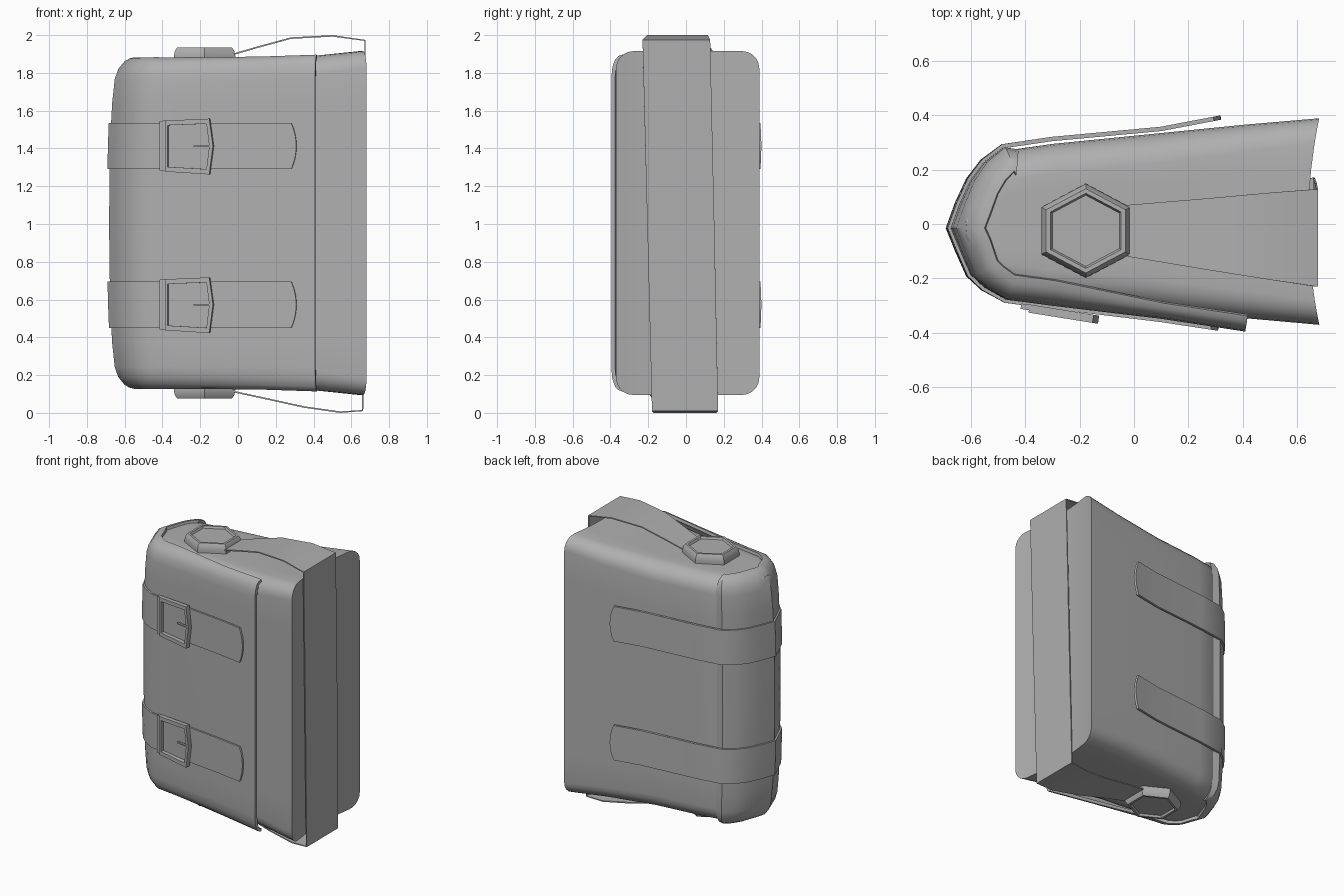
import bpy, bmesh, math
from mathutils import Vector

if "Cube" in bpy.data.objects:
    bpy.data.objects.remove(bpy.data.objects["Cube"])

ZC = 1.005
grey = bpy.data.materials.new("dark_grey")
grey.diffuse_color = (0.43, 0.43, 0.43, 1)
grey.use_nodes = True
grey.node_tree.nodes["Principled BSDF"].inputs["Base Color"].default_value = grey.diffuse_color


def make(name, verts, faces, thick=0, angle=35):
    me = bpy.data.meshes.new(name)
    me.from_pydata([tuple(v) for v in verts], [], faces)
    bm = bmesh.new()
    bm.from_mesh(me)
    bmesh.ops.recalc_face_normals(bm, faces=bm.faces[:])
    bm.to_mesh(me)
    bm.free()
    me.materials.append(grey)
    ob = bpy.data.objects.new(name, me)
    bpy.context.collection.objects.link(ob)
    bpy.ops.object.select_all(action='DESELECT')
    ob.select_set(True)
    bpy.context.view_layer.objects.active = ob
    if thick:
        m = ob.modifiers.new("thickness", 'SOLIDIFY')
        m.thickness, m.offset = thick, 0
        bpy.ops.object.modifier_apply(modifier=m.name)
    bpy.ops.object.shade_smooth_by_angle(angle=math.radians(angle))
    return ob


def grid_faces(rows, cols):
    return [(i * cols + j, i * cols + j + 1, (i + 1) * cols + j + 1, (i + 1) * cols + j)
            for i in range(rows - 1) for j in range(cols - 1)]


def bow(x, z):
    # the nose leans back towards the top and bottom
    k = min(1, max(0, (-0.4 - x) / 0.25))
    t = abs(z - ZC) / 0.87
    return x + k * (0.025 * t ** 2 + 0.03 * t ** 8)


# main body: rounded-rectangle sections along x: x, y front, y back, half height, radius
stations = [(-0.66, -0.05, 0.02, 0.835, 0.03), (-0.6, -0.17, 0.14, 0.855, 0.09),
            (-0.55, -0.215, 0.208, 0.86, 0.1), (-0.48, -0.255, 0.268, 0.863, 0.11),
            (-0.3, -0.28, 0.294, 0.865, 0.11), (0.05, -0.31, 0.329, 0.867, 0.11),
            (0.4, -0.345, 0.364, 0.885, 0.1), (0.68, -0.37, 0.388, 0.91, 0.09)]
ARC, TOP, SIDE = 5, 6, 7


def ring(x, y0, y1, h, r, end):
    top = [(y0 + r - r * math.cos(a), h - r + r * math.sin(a))
           for a in [i * math.pi / 2 / ARC for i in range(ARC + 1)]]
    top += [(y0 + r + (y1 - y0 - 2 * r) * i / TOP, h) for i in range(1, TOP)]
    top += [(y1 - r + r * math.sin(a), h - r + r * math.cos(a))
            for a in [i * math.pi / 2 / ARC for i in range(ARC + 1)]]
    hs = [(h - r) * (1 - 2 * i / (SIDE + 1)) for i in range(1, SIDE + 1)]
    pts = top + [(y1, s) for s in hs] + [(y, -s) for y, s in reversed(top)]
    pts += [(y0, -s) for s in hs]
    out = []
    for y, s in pts:
        xx = bow(x, ZC + s)
        if end:
            xx -= 0.04 * (1 - ((y - 0.01) / 0.379) ** 2)
        out.append((xx, y, ZC + s))
    return out, len(top)


verts, faces = [], []
for i, s in enumerate(stations):
    pts, nt = ring(*s, i == len(stations) - 1)
    verts += pts
n = len(pts)
for i in range(len(stations) - 1):
    for j in range(n):
        k = (j + 1) % n
        faces.append((i * n + j, i * n + k, (i + 1) * n + k, (i + 1) * n + j))
faces.append(tuple(range(n)))
# concave end panel, made of vertical strips
b = n * (len(stations) - 1)
bot = [2 * nt + SIDE - 1 - i for i in range(nt)]
for i in range(nt - 1):
    a, c, d, e = i, i + 1, bot[i + 1], bot[i]
    if i == 0:
        f = [c, a] + list(range(n - 1, n - 1 - SIDE, -1)) + [e, d]
    elif i == nt - 2:
        f = [a] + list(range(c, d + 1)) + [e]
    else:
        f = [a, c, d, e]
    faces.append(tuple(b + v for v in f))
make("bag_body", verts, faces)

# plan path followed by the flap and straps: front, around the nose, to the back
wrap = [Vector(p) for p in [(0.41, -0.385), (0.1, -0.338), (-0.3, -0.29), (-0.47, -0.268),
        (-0.55, -0.225), (-0.6, -0.18), (-0.64, -0.09), (-0.672, -0.015), (-0.64, 0.07),
        (-0.6, 0.155), (-0.55, 0.22), (-0.48, 0.272), (-0.3, 0.298), (0.1, 0.335)]]

# flap: curls over the top and bottom edges, and ends just past the nose on the back
fpath = wrap[:12] + [Vector((-0.43, 0.264))]
col = [(0.085, 0.868), (0.055, 0.862), (0.03, 0.847), (0.008, 0.81), (0, 0.76)]
col += [(0, 0.76 * (1 - i / 6)) for i in range(1, 12)]
col += [(d, -h) for d, h in reversed(col[:5])]


def normals(path):
    # tangent and outward normal at each path point
    out = []
    for i, p in enumerate(path):
        t = (path[min(i + 1, len(path) - 1)] - path[max(i - 1, 0)]).normalized()
        nrm = Vector((-t.y, t.x))
        if nrm.dot(p - Vector((0, -0.01))) < 0:
            nrm = -nrm
        out.append((p, t, nrm))
    return out


verts = []
for p, t, nrm in normals(fpath):
    grow = 1 + 0.016 * max(0, p.x) / 0.41
    f = 0.6 if p.x > 0 else 1
    for d, h in col:
        q = p - nrm * d * f
        z = ZC + h * grow
        verts.append((bow(q.x, z), q.y, z))
make("front_flap", verts, grid_faces(len(fpath), len(col)), 0.02)

# straps with rounded tips, and their buckles
spath = [Vector((0.285, -0.366))] + wrap[1:] + [Vector((0.295, 0.372))]
for label, z0, z1 in [("lower", 0.45, 0.695), ("upper", 1.29, 1.535)]:
    verts = []
    last = len(spath) - 1
    for i, (p, t, nrm) in enumerate(normals(spath)):
        for j in range(9):
            v = j / 4 - 1
            q = p + nrm * 0.014
            if i in (0, last):
                q += t * 0.027 * (1 - v * v) * (1 if i else -1)
            z = z0 + (z1 - z0) * j / 8
            verts.append((bow(q.x, z), q.y, z))
    make(label + "_strap", verts, grid_faces(len(spath), 9), 0.016)

    zm = (z0 + z1) / 2

    def on_front(x, z, out=0):
        return (x, -0.308 - 0.16 * (x + 0.4) - out, zm + z)

    outer = [(-0.385, -0.135), (-0.15, -0.15), (-0.13, 0), (-0.15, 0.145), (-0.385, 0.135)]
    inner = [(-0.37, -0.11), (-0.165, -0.122), (-0.15, 0), (-0.165, 0.118), (-0.37, 0.11)]
    make(label + "_buckle", [on_front(*p) for p in outer + inner],
         [(i, (i + 1) % 5, 5 + (i + 1) % 5, 5 + i) for i in range(5)], 0.03)
    make(label + "_prong", [on_front(*p, 0.004) for p in
         [(-0.235, -0.004), (-0.14, -0.004), (-0.14, 0.004), (-0.235, 0.004)]],
         [(0, 1, 2, 3)], 0.015)
    make(label + "_keeper", [on_front(*p, -0.004) for p in
         [(-0.415, -0.13), (-0.38, -0.134), (-0.38, 0.136), (-0.415, 0.132)]],
         [(0, 1, 2, 3)], 0.02)

# hexagonal studs with a shallow recess, top and bottom
for label, sgn in [("top", 1), ("bottom", -1)]:
    verts, faces = [], []
    levels = [(0.185, 0.84), (0.188, 0.885), (0.182, 0.91), (0.168, 0.929),
              (0.15, 0.929), (0.142, 0.915)]
    for r, h in levels:
        for k in range(6):
            a = math.radians(30 + 60 * k)
            verts.append((-0.177 + r * math.cos(a), -0.025 + 0.92 * r * math.sin(a),
                          ZC + sgn * h))
    for i in range(len(levels) - 1):
        for k in range(6):
            m = (k + 1) % 6
            faces.append((i * 6 + k, i * 6 + m, i * 6 + 6 + m, i * 6 + 6 + k))
    faces += [tuple(range(6)), tuple(range(30, 36))]
    make(label + "_stud", verts, faces, angle=30)

# carrying band: from the top stud, down the open end, to the bottom stud
band = [(-0.02, 1.9, -0.12, 0.07), (0.1, 1.935, -0.14, 0.08), (0.28, 1.984, -0.17, 0.095),
        (0.5, 1.996, -0.205, 0.115), (0.672, 1.972, -0.23, 0.128),
        (0.667, 1.0, -0.205, 0.15), (0.66, 0.012, -0.18, 0.17), (0.54, 0.004, -0.17, 0.16),
        (0.35, 0.031, -0.15, 0.13), (0.15, 0.075, -0.13, 0.1), (-0.02, 0.112, -0.12, 0.07)]
verts = []
for x, z, y0, y1 in band:
    verts += [(x, y0, z), (x, y1, z)]
make("carrying_band", verts, grid_faces(len(band), 2), 0.008)
